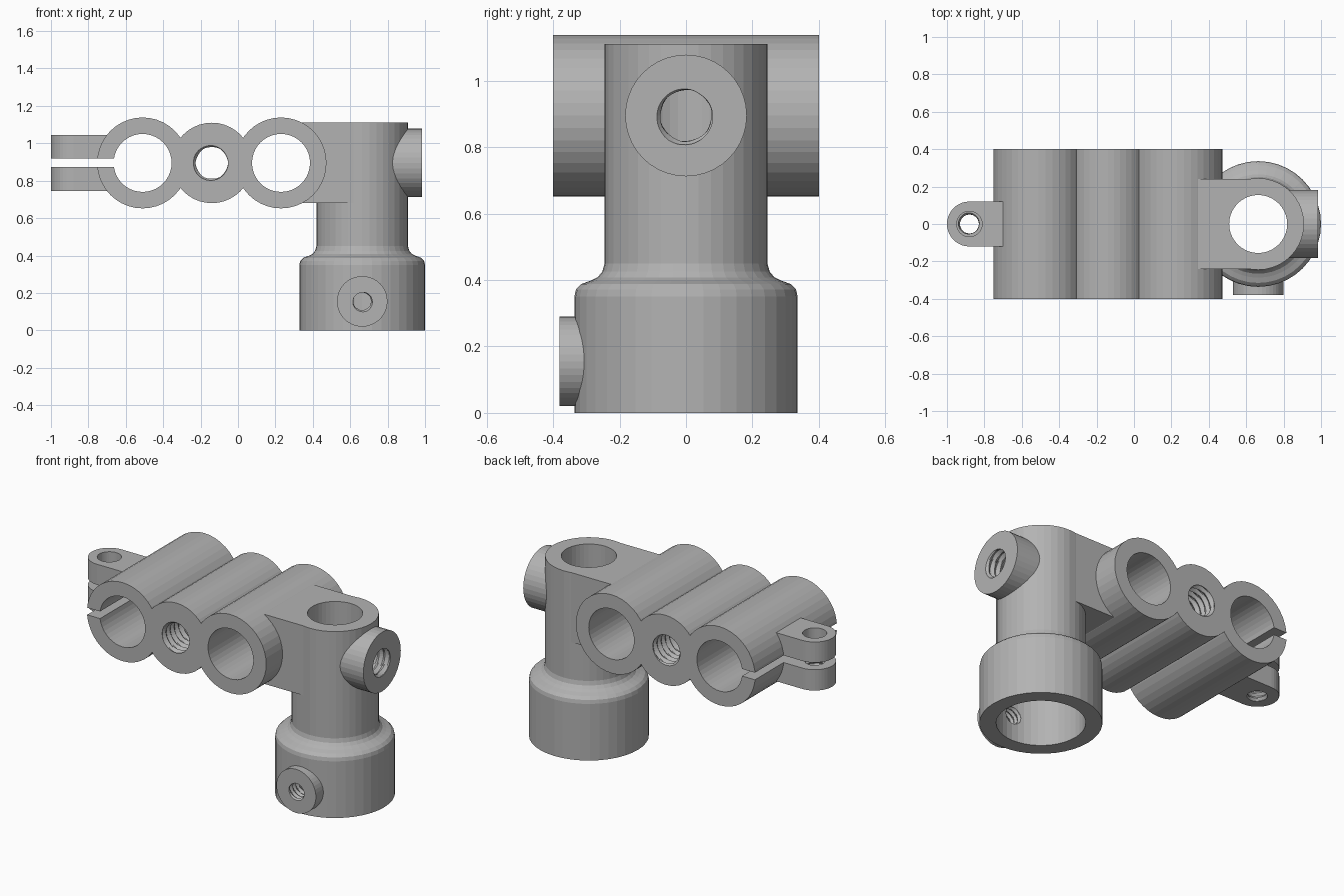
import bpy, bmesh, math
from mathutils import Matrix, Vector

old = bpy.data.objects.get("Cube")
if old:
    bpy.data.objects.remove(old, do_unlink=True)

SEG = 40
MID_Z = 0.895          # height of the clamp axis
COL_X = 0.664          # column axis
TURN = {"z": Matrix(), "x": Matrix.Rotation(math.pi / 2, 4, "Y"),
        "y": Matrix.Rotation(-math.pi / 2, 4, "X")}

grey = bpy.data.materials.new("plain grey")
grey.use_nodes = True
grey.diffuse_color = (0.45, 0.45, 0.45, 1)
grey.node_tree.nodes["Principled BSDF"].inputs["Base Color"].default_value = (0.45, 0.45, 0.45, 1)


def finish(name, bm):
    bmesh.ops.recalc_face_normals(bm, faces=bm.faces)
    mesh = bpy.data.meshes.new(name)
    bm.to_mesh(mesh)
    bm.free()
    mesh.materials.append(grey)
    ob = bpy.data.objects.new(name, mesh)
    bpy.context.collection.objects.link(ob)
    return ob


def turned(name, heights, radius, axis="z", loc=(0, 0, 0)):
    """Closed solid around an axis; radius(i, h, angle) gives its surface."""
    bm = bmesh.new()
    rings = []
    for i, h in enumerate(heights):
        ring = []
        for j in range(SEG):
            a = math.tau * j / SEG
            r = radius(i, h, a)
            ring.append(bm.verts.new((r * math.cos(a), r * math.sin(a), h)))
        rings.append(ring)
    for low, high in zip(rings, rings[1:]):
        for j in range(SEG):
            k = (j + 1) % SEG
            bm.faces.new((low[j], low[k], high[k], high[j]))
    bm.faces.new(rings[0][::-1])
    bm.faces.new(rings[-1])
    bm.transform(Matrix.Translation(loc) @ TURN[axis])
    return finish(name, bm)


def rod(name, r, start, end, axis="z", loc=(0, 0, 0)):
    return turned(name, (start, end), lambda i, h, a: r, axis, loc)


def thread(name, minor, major, start, end, axis, loc, pitch=0.04):
    """Helically grooved rod used to cut a tapped hole."""
    def radius(i, h, a):
        phase = (h / pitch + a / math.tau) % 1
        return minor + (major - minor) * (1 - abs(2 * phase - 1))
    rows = math.ceil((end - start) / pitch * 6)
    heights = [start + (end - start) * i / rows for i in range(rows + 1)]
    return turned(name, heights, radius, axis, loc)


def box(name, low, high):
    low, high = Vector(low), Vector(high)
    bm = bmesh.new()
    bmesh.ops.create_cube(bm, size=1)
    bm.transform(Matrix.Translation((low + high) / 2) @ Matrix.Diagonal((*(high - low), 1)))
    return finish(name, bm)


def combine(body, tool, operation):
    mod = body.modifiers.new(tool.name, "BOOLEAN")
    mod.operation, mod.object, mod.solver = operation, tool, "EXACT"
    bpy.context.view_layer.objects.active = body
    bpy.ops.object.modifier_apply(modifier=mod.name)
    bpy.data.objects.remove(tool, do_unlink=True)


# Column with a wide collar and a rounded shoulder
profile = [(0, 0.336), (0.35, 0.336), (0.372, 0.331), (0.388, 0.315), (0.398, 0.287),
           (0.408, 0.266), (0.425, 0.252), (0.45, 0.245), (1.11, 0.245)]
body = turned("clamp_body", [p[0] for p in profile],
              lambda i, h, a: profile[i][1], "z", (COL_X, 0, 0))

# Solid parts: bridge block, three tubes, pinch ear, screw bosses
tubes = [("outer_tube", -0.51, 0.243), ("middle_tube", -0.14, 0.215), ("inner_tube", 0.23, 0.243)]
solids = [box("bridge_block", (0.23, -0.24, 0.68), (COL_X, 0.24, 1.11))]
solids += [rod(n, r, -0.4, 0.4, "y", (x, 0, MID_Z)) for n, x, r in tubes]
solids += [
    box("ear_block", (-0.88, -0.12, 0.745), (-0.6, 0.12, 1.045)),
    rod("ear_end", 0.12, 0.745, 1.045, "z", (-0.88, 0, 0)),
    rod("side_boss", 0.183, 0.74, 0.985, "x", (0, 0, MID_Z)),
    rod("front_boss", 0.135, -0.38, -0.2, "y", (COL_X, 0, 0.155)),
]
for part in solids:
    combine(body, part, "UNION")

# Bores, clamp slit and tapped holes
cuts = [
    rod("column_bore", 0.155, 0.2, 1.2, "z", (COL_X, 0, 0)),
    rod("collar_socket", 0.245, -0.1, 0.31, "z", (COL_X, 0, 0)),
    rod("outer_bore", 0.155, -0.5, 0.5, "y", (-0.51, 0, MID_Z)),
    rod("inner_bore", 0.155, -0.5, 0.5, "y", (0.23, 0, MID_Z)),
    box("clamp_slit", (-1.1, -0.5, 0.874), (-0.55, 0.5, 0.918)),
    rod("ear_clearance_hole", 0.068, 0.9, 1.15, "z", (-0.88, 0, 0)),
    thread("ear_thread", 0.05, 0.062, 0.7, 0.9, "z", (-0.88, 0, 0), 0.03),
    thread("middle_thread", 0.084, 0.102, -0.45, 0.45, "y", (-0.14, 0, MID_Z)),
    thread("side_thread", 0.076, 0.092, 0.7, 1.05, "x", (0, 0, MID_Z)),
    thread("front_thread", 0.046, 0.058, -0.43, -0.15, "y", (COL_X, 0, 0.155), 0.03),
]
for cutter in cuts:
    cutter.hide_render = True
    combine(body, cutter, "DIFFERENCE")
